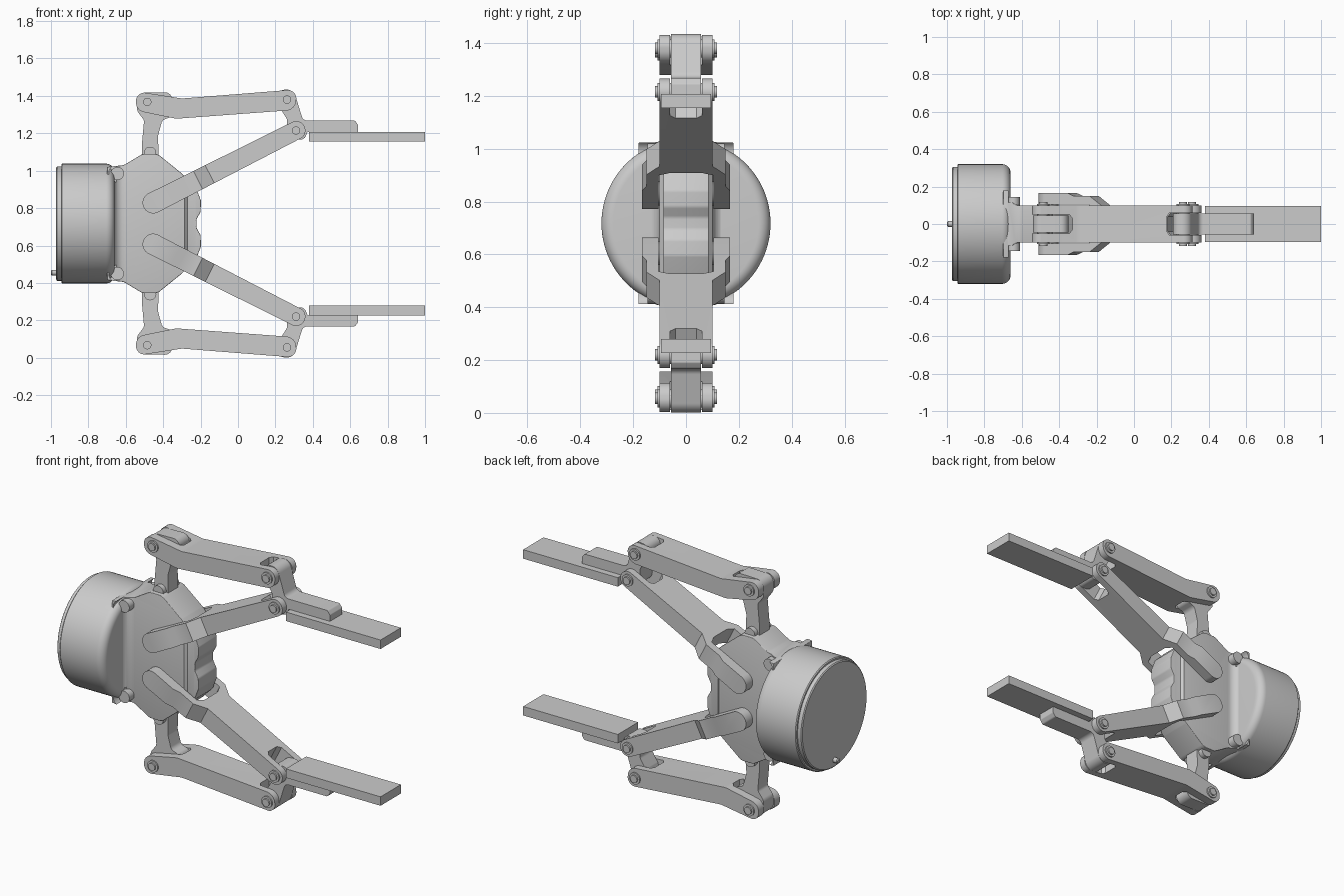
import bpy, bmesh, math
from mathutils import Vector, Matrix

if "Cube" in bpy.data.objects:
    bpy.data.objects.remove(bpy.data.objects["Cube"])

CZ = 0.7175          # height of the gripper's plane of symmetry


def fillet(pts, n=8):
    """Closed outline from (u, v, corner radius) points."""
    out = []
    for i, (x, z, r) in enumerate(pts):
        p = Vector((x, z))
        a = Vector(pts[i - 1][:2]) - p
        b = Vector(pts[(i + 1) % len(pts)][:2]) - p
        half = a.angle(b) / 2
        if r <= 0 or half > 1.54:
            out.append(p)
            continue
        t = min(r / math.tan(half), 0.49 * a.length, 0.49 * b.length)
        r = t * math.tan(half)
        a.normalize()
        b.normalize()
        c = p + (a + b).normalized() * (r / math.sin(half))
        s, e = p + a * t - c, p + b * t - c
        out += [c + s.lerp(e, k / n).normalized() * r for k in range(n + 1)]
    return out


def make(name, bm):
    bmesh.ops.remove_doubles(bm, verts=bm.verts, dist=1e-5)
    bmesh.ops.recalc_face_normals(bm, faces=bm.faces)
    me = bpy.data.meshes.new(name)
    bm.to_mesh(me)
    bm.free()
    ob = bpy.data.objects.new(name, me)
    bpy.context.collection.objects.link(ob)
    ob.location.z = CZ
    return ob


def prism(name, outline, lo, hi, plan=False):
    """Extrude a side outline (x,z) along y, or a plan outline (x,y) along z."""
    bm = bmesh.new()
    vs = [bm.verts.new((u, v, lo) if plan else (u, lo, v)) for u, v in outline]
    f = bm.faces.new(vs)
    ext = bmesh.ops.extrude_face_region(bm, geom=[f])['geom']
    d = (0, 0, hi - lo) if plan else (0, hi - lo, 0)
    bmesh.ops.translate(bm, vec=d, verts=[g for g in ext if isinstance(g, bmesh.types.BMVert)])
    return make(name, bm)


def bake(ob):
    bpy.context.view_layer.update()
    dg = bpy.context.evaluated_depsgraph_get()
    me = bpy.data.meshes.new_from_object(ob.evaluated_get(dg))
    ob.modifiers.clear()
    ob.data = me


def boolean(ob, other, op):
    m = ob.modifiers.new('cut', 'BOOLEAN')
    m.operation, m.object, m.solver = op, other, 'EXACT'
    bake(ob)
    bpy.data.objects.remove(other)


def cross(name, side, half_plan, w=1.0):
    """Part whose side view and (y-symmetric) plan view are both given."""
    ob = prism(name, side, -0.4, 0.4)
    plan = half_plan + [(x, -y) for x, y in reversed(half_plan)]
    boolean(ob, prism('helper', plan, -w, w, True), 'INTERSECT')
    return ob


def mirror(ob):
    ob.modifiers.new('mirror', 'MIRROR').use_axis = (False, False, True)
    bake(ob)


def rel(pts):
    return [(x, z - CZ, r) for x, z, r in pts]


def rod(name, x, z, r, y0, y1):
    pts = [(x + r * math.cos(k * math.pi / 16), z - CZ + r * math.sin(k * math.pi / 16)) for k in range(32)]
    return prism(name, pts, y0, y1)


def lathe(name, prof, seg=96):
    bm = bmesh.new()
    vs = [bm.verts.new((x, 0, r)) for x, r in prof]
    es = [bm.edges.new(p) for p in zip(vs, vs[1:])]
    bmesh.ops.spin(bm, geom=vs + es, cent=(0, 0, 0), axis=(1, 0, 0), angle=2 * math.pi, steps=seg)
    return make(name, bm)


# Round motor housing with end cap, and its small connector pin
R = 0.045
corner = [(-0.66 - R + R * math.sin(a), 0.32 - R + R * math.cos(a))
          for a in [k * math.pi / 16 for k in range(9)]]
lathe('motor_housing', [(-0.945, 0), (-0.945, 0.315), (-0.94, 0.32)] + corner + [(-0.66, 0)])
lathe('motor_cap', [(-0.972, 0), (-0.972, 0.3), (-0.967, 0.306), (-0.94, 0.306), (-0.94, 0)])
pin = lathe('connector_pin', [(-1.0, 0), (-1.0, 0.01), (-0.995, 0.015), (-0.96, 0.015), (-0.96, 0)], 24)
pin.location.z = 0.455

# Gearbox body: chamfered side outline, flared neck against the motor
top = [(-0.70, 1.02, 0), (-0.61, 1.03, 0.05), (-0.51, 1.09, 0.05), (-0.43, 1.09, 0.05),
       (-0.30, 0.985, 0.05), (-0.225, 0.91, 0.03), (-0.198, 0.84, 0.03), (-0.2, 0.78, 0.03),
       (-0.222, 0.74, 0.03)]
top = rel(top)
side = fillet(top + [(x, -z, r) for x, z, r in reversed(top)])
flare = [(-0.70, 0.18), (-0.668, 0.18)]
flare += [(-0.612 - 0.052 * math.cos(a), 0.15 - 0.05 * math.sin(a)) for a in [k * math.pi / 16 for k in range(9)]]
body = cross('gearbox_body', side, flare + [(-0.285, 0.1), (-0.27, 0.086), (-0.1, 0.086)])
bev = body.modifiers.new('bevel', 'BEVEL')
bev.width, bev.segments, bev.limit_method, bev.angle_limit = 0.012, 3, 'ANGLE', math.radians(50)
bake(body)

# Screws sunk in pockets on the neck
for s in (-1, 1):
    for z in (0.985, 2 * CZ - 0.985):
        lo, hi = sorted((s * 0.115, s * 0.3))
        boolean(body, rod('helper', -0.645, z, 0.046, lo, hi), 'DIFFERENCE')
        lo, hi = sorted((s * 0.09, s * 0.145))
        rod('neck_screw', -0.645, z, 0.035, lo, hi)

# Main arms: wide fork round the body, joggled in to a beam, slotted at the tip
P, Q = Vector((-0.45, 0.83)), Vector((0.31, 1.215))
L = (Q - P).length
arm = cross('main_arm',
            fillet([(-0.06, -0.057, 0.056), (L + 0.05, -0.049, 0.048),
                    (L + 0.05, 0.049, 0.048), (-0.06, 0.057, 0.056)], 12),
            [(0.28, 0.06), (0.26, 0.105), (-0.1, 0.105), (-0.1, 0.167), (0.13, 0.167), (0.17, 0.15),
             (0.265, 0.15), (0.335, 0.1), (L + 0.1, 0.1), (L + 0.1, 0.06), (L - 0.1, 0.06), (L - 0.12, 0.04)])
arm.data.transform(Matrix.Translation((P.x, 0, P.y - CZ)) @
                   Matrix.Rotation(-math.atan2(Q.y - P.y, Q.x - P.x), 4, 'Y'))
mirror(arm)

# Outer links: bent bar slotted at both ends
link = cross('outer_link',
             fillet(rel([(-0.545, 1.322, 0.05), (-0.42, 1.296, 0.05), (-0.33, 1.278, 0.1), (0.305, 1.325, 0.055),
                         (0.318, 1.435, 0.055), (-0.30, 1.386, 0.1), (-0.40, 1.402, 0.05), (-0.545, 1.424, 0.05)])),
             [(-0.33, 0.03), (-0.345, 0.05), (-0.7, 0.05), (-0.7, 0.1), (0.5, 0.1),
              (0.5, 0.06), (0.19, 0.06), (0.175, 0.04)])
mirror(link)

# Cranks driven from the body
crank = prism('crank', fillet(rel([
    (-0.515, 1.04, 0.03), (-0.425, 1.04, 0.03), (-0.427, 1.19, 0.04), (-0.405, 1.27, 0.03),
    (-0.35, 1.29, 0.03), (-0.352, 1.42, 0.04), (-0.54, 1.416, 0.045), (-0.54, 1.32, 0.04),
    (-0.502, 1.27, 0.03), (-0.513, 1.15, 0.03)])), -0.046, 0.046)
mirror(crank)

# Finger brackets and flat finger pads
bracket = prism('finger_bracket', fillet(rel([
    (0.195, 1.425, 0.05), (0.295, 1.44, 0.05), (0.348, 1.268, 0.03), (0.625, 1.268, 0.015),
    (0.642, 1.245, 0.01), (0.642, 1.208, 0), (0.372, 1.208, 0.01), (0.355, 1.165, 0.04),
    (0.26, 1.17, 0.045), (0.262, 1.275, 0.03), (0.225, 1.335, 0.03)])), -0.057, 0.057)
mirror(bracket)
pad = prism('finger_pad', [(0.38, 1.155 - CZ), (1.0, 1.155 - CZ), (1.0, 1.208 - CZ), (0.38, 1.208 - CZ)],
            -0.095, 0.095)
mirror(pad)

# Joint pins
for x, z, r, w in [(-0.485, 1.368, 0.034, 0.108), (0.262, 1.38, 0.034, 0.108), (0.31, 1.215, 0.034, 0.108),
                   (-0.47, 1.095, 0.033, 0.075), (-0.45, 0.83, 0.045, 0.12)]:
    joint = rod('joint_pin', x, z, r, -w, w)
    mirror(joint)
    if w == 0.108:
        mirror(rod('pin_head', x, z, 0.022, -0.117, 0.117))

# Smooth rounded surfaces, keep the hard edges
bpy.ops.object.select_all(action='SELECT')
bpy.context.view_layer.objects.active = body
bpy.ops.object.shade_smooth_by_angle(angle=math.radians(30))
